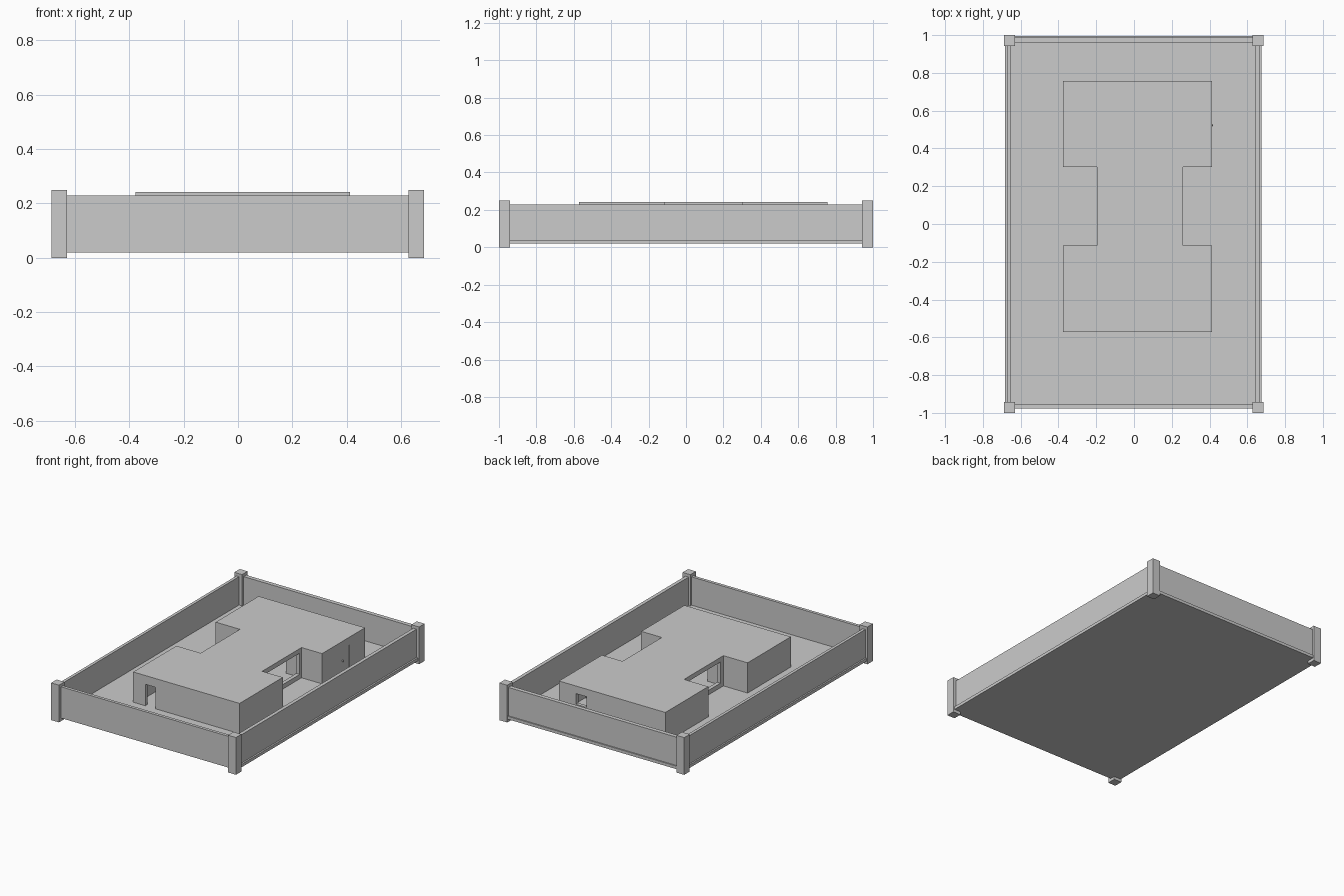
import bpy, bmesh

if "Cube" in bpy.data.objects:
    bpy.data.objects.remove(bpy.data.objects["Cube"])


def prism(name, outline, z0, z1):
    bm = bmesh.new()
    face = bm.faces.new([bm.verts.new((x, y, z0)) for x, y in outline])
    top = bmesh.ops.extrude_face_region(bm, geom=[face])["geom"]
    verts = [v for v in top if isinstance(v, bmesh.types.BMVert)]
    bmesh.ops.translate(bm, verts=verts, vec=(0, 0, z1 - z0))
    bmesh.ops.recalc_face_normals(bm, faces=bm.faces)
    mesh = bpy.data.meshes.new(name)
    bm.to_mesh(mesh)
    bm.free()
    obj = bpy.data.objects.new(name, mesh)
    bpy.context.collection.objects.link(obj)
    return obj


def box(name, x0, x1, y0, y1, z0, z1):
    return prism(name, [(x0, y0), (x1, y0), (x1, y1), (x0, y1)], z0, z1)


def cut(target, *bounds):
    cutter = box("cutter", *bounds)
    cutter.hide_render = True
    mod = target.modifiers.new("opening", 'BOOLEAN')
    mod.operation = 'DIFFERENCE'
    mod.solver = 'EXACT'
    mod.object = cutter
    bpy.context.view_layer.objects.active = target
    bpy.ops.object.modifier_apply(modifier=mod.name)
    bpy.data.objects.remove(cutter)


# Base slab and perimeter walls
box("base_slab", -0.682, 0.676, -0.977, 0.995, 0.02, 0.04)
box("left_fence", -0.672, -0.652, -0.96, 0.97, 0.04, 0.23)
box("right_fence", 0.641, 0.665, -0.96, 0.97, 0.04, 0.23)
box("front_fence", -0.66, 0.655, -0.977, -0.956, 0.04, 0.23)
box("back_fence", -0.66, 0.655, 0.959, 0.987, 0.04, 0.23)

# Corner posts
for x in (-0.687, 0.627):
    for y in (-1.0, 0.942):
        box("corner_post", x, x + 0.058, y, y + 0.058, 0, 0.25)

# House body: H-shaped plan
X0, X1, Y0, Y1 = -0.377, 0.413, -0.573, 0.757
NX0, NX1, NY0, NY1 = -0.197, 0.26, -0.115, 0.302
FLOOR, TOP, T = 0.04, 0.243, 0.025
house = prism("house", [(X0, Y0), (X1, Y0), (X1, NY0), (NX1, NY0),
                        (NX1, NY1), (X1, NY1), (X1, Y1), (X0, Y1),
                        (X0, NY1), (NX0, NY1), (NX0, NY0), (X0, NY0)], FLOOR, TOP)

# Rooms
for bounds in ((X0 + T, X1 - T, Y0 + T, NY0 - T),
               (NX0 + T, NX1 - T, NY0, NY1),
               (X0 + T, X1 - T, NY1 + T, Y1 - T)):
    cut(house, *bounds, FLOOR - 0.01, TOP - 0.02)

# Inner doorways, side windows, front door, back window, side door
for y in (NY0 - T - 0.01, NY1 - 0.01):
    cut(house, -0.08, 0.145, y, y + T + 0.02, FLOOR - 0.01, 0.21)
for x in (NX0 - 0.01, NX1 - T - 0.01):
    cut(house, x, x + T + 0.02, NY0 + 0.03, NY1 - 0.02, 0.07, 0.212)
cut(house, -0.287, -0.21, Y0 - 0.01, Y0 + T + 0.01, FLOOR - 0.01, 0.184)
cut(house, 0.21, 0.287, Y1 - T - 0.01, Y1 + 0.01, 0.12, 0.192)
cut(house, X1 - T - 0.01, X1 + 0.01, 0.505, 0.595, FLOOR - 0.01, 0.19)

# Side door leaf with knob
box("side_door", X1 - 0.02, X1 - 0.004, 0.505, 0.595, FLOOR, 0.19)
bpy.ops.mesh.primitive_uv_sphere_add(segments=10, ring_count=6, radius=0.006,
                                     location=(X1, 0.523, 0.11))
bpy.context.object.name = "door_knob"
